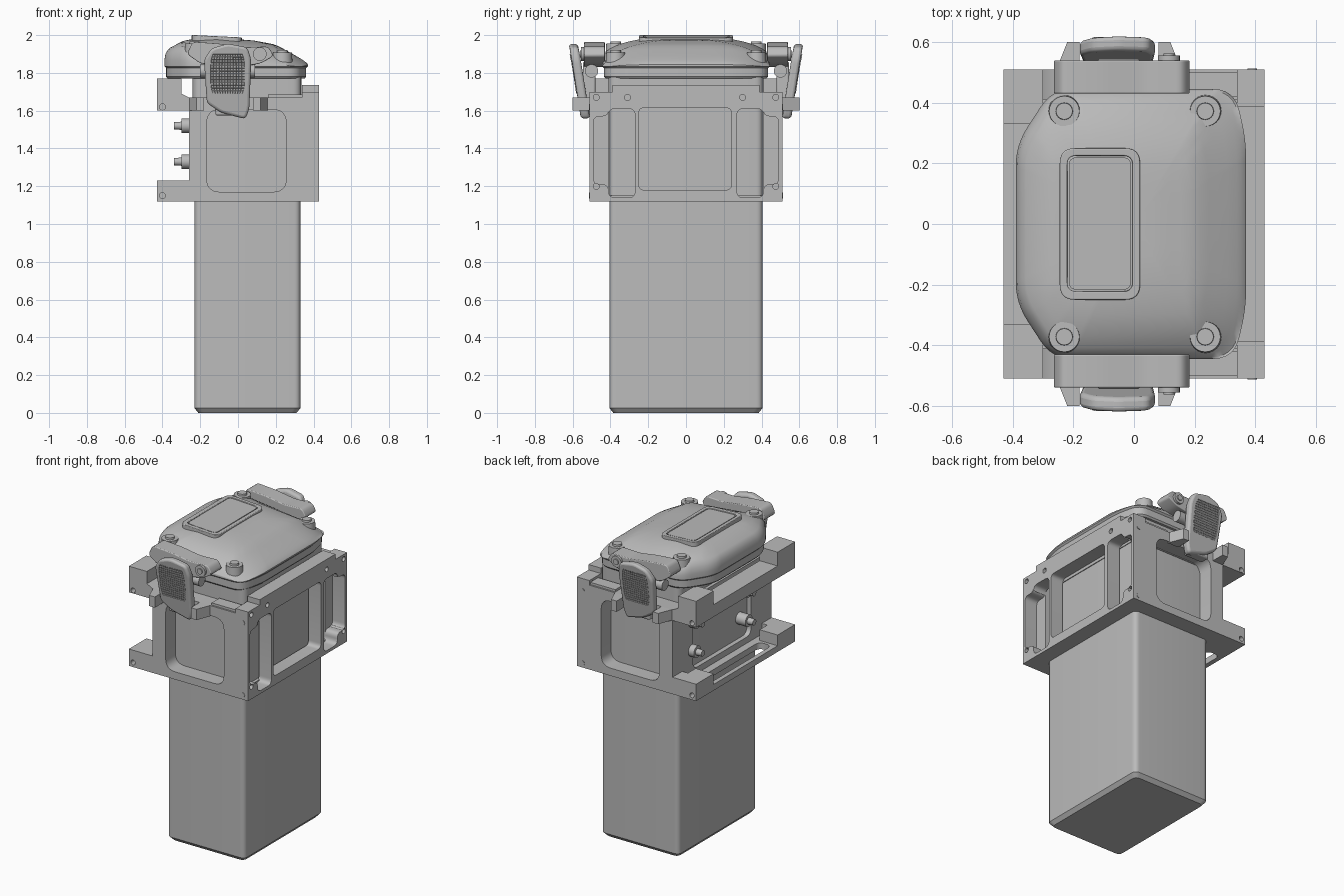
import bpy, bmesh, math
from mathutils import Matrix, Vector

if "Cube" in bpy.data.objects:
    bpy.data.objects.remove(bpy.data.objects["Cube"])

grey = bpy.data.materials.new("plain_grey")
grey.use_nodes = True
grey.diffuse_color = (0.5, 0.5, 0.5, 1)
grey.node_tree.nodes["Principled BSDF"].inputs["Base Color"].default_value = (0.5, 0.5, 0.5, 1)
parts = []


def add(name, bm, bevel=0, segments=3):
    """Turn a bmesh into a named part, with optional rounded edges."""
    bmesh.ops.recalc_face_normals(bm, faces=bm.faces)
    mesh = bpy.data.meshes.new(name)
    bm.to_mesh(mesh)
    bm.free()
    mesh.materials.append(grey)
    ob = bpy.data.objects.new(name, mesh)
    bpy.context.collection.objects.link(ob)
    if bevel:
        mod = ob.modifiers.new("round", 'BEVEL')
        mod.width, mod.segments, mod.limit_method = bevel, segments, 'ANGLE'
    parts.append(ob)
    return ob


def box(name, x, y, z, bevel=0):
    bm = bmesh.new()
    size = [b - a for a, b in (x, y, z)]
    mid = [(a + b) / 2 for a, b in (x, y, z)]
    bmesh.ops.create_cube(bm, size=1, matrix=Matrix.Translation(mid) @ Matrix.Diagonal((*size, 1)))
    return add(name, bm, bevel)


def rod(name, a, b, r1, r2=None, sides=24):
    a, b = Vector(a), Vector(b)
    rot = (b - a).to_track_quat('Z', 'Y').to_matrix().to_4x4()
    bm = bmesh.new()
    bmesh.ops.create_cone(bm, cap_ends=True, segments=sides, radius1=r1, radius2=r2 or r1,
                          depth=(b - a).length, matrix=Matrix.Translation((a + b) / 2) @ rot)
    return add(name, bm)


def rounded(pts, r, n=6):
    """Round every corner of a polygon by quadratic arcs."""
    out = []
    for i, p in enumerate(pts):
        p, a, b = Vector(p), Vector(pts[i - 1]), Vector(pts[(i + 1) % len(pts)])
        s, e = p + (a - p).normalized() * r, p + (b - p).normalized() * r
        for k in range(n + 1):
            t = k / n
            out.append(s * (1 - t) ** 2 + p * 2 * t * (1 - t) + e * t * t)
    return out


def rect(u0, u1, v0, v1, r):
    return rounded([(u0, v0), (u1, v0), (u1, v1), (u0, v1)], r)


def circle(u, v, r, n=16):
    return [(u + r * math.cos(k * math.tau / n), v + r * math.sin(k * math.tau / n)) for k in range(n)]


def plate(loops, lo, hi, place):
    """Extrude an outline with holes between lo and hi; place maps (u, v, w) to space."""
    cu = bpy.data.curves.new("outline", 'CURVE')
    cu.dimensions, cu.fill_mode, cu.extrude = '2D', 'BOTH', (hi - lo) / 2
    for loop in loops:
        sp = cu.splines.new('POLY')
        sp.points.add(len(loop) - 1)
        for pt, q in zip(sp.points, loop):
            pt.co = (q[0], q[1], 0, 1)
        sp.use_cyclic_u = True
    ob = bpy.data.objects.new("outline", cu)
    mesh = ob.to_mesh()
    bm = bmesh.new()
    bm.from_mesh(mesh)
    ob.to_mesh_clear()
    bpy.data.objects.remove(ob)
    bmesh.ops.remove_doubles(bm, verts=bm.verts, dist=1e-5)
    bmesh.ops.dissolve_limit(bm, angle_limit=0.01, verts=bm.verts, edges=bm.edges)
    for v in bm.verts:
        v.co = place(v.co.x, v.co.y, v.co.z + (lo + hi) / 2)
    return bm


def flat(u, v, w):
    return (u, v, w)


def side_x(u, v, w):
    return (w, u, v)


# Long bucket with a chamfered foot, and the neck that carries the lid
bm = plate([rect(-.23, .33, -.405, .405, .035)], 0, 1.72, flat)
for v in bm.verts:
    if v.co.z < .01:
        v.co.x, v.co.y = .05 + (v.co.x - .05) * .93, v.co.y * .95
for z in (.025,):
    low = [v for v in bm.verts if v.co.z < .01]
    ret = bmesh.ops.extrude_face_region(bm, geom=[f for f in bm.faces if all(v in low for v in f.verts)])
    for v in low:
        v.co = Vector((.05 + (v.co.x - .05) / .93, v.co.y / .95, z))
    bmesh.ops.delete(bm, geom=[f for f in bm.faces if all(v in low for v in f.verts)], context='FACES_ONLY')
add("bucket", bm)
add("neck", plate([rect(-.24, .335, -.41, .41, .05)], 1.6, 1.78, flat))

# Window of the side plate: a tall slot with a lower, wider bay
bay = [(.27, 1.14), (.41, 1.14), (.41, 1.21), (.49, 1.21), (.49, 1.57), (.41, 1.57), (.41, 1.61), (.27, 1.61)]
bays = [rounded([(s * y, z) for y, z in bay], .034) for s in (-1, 1)]
holes = [circle(y, z, .016) for y, z in ((-.475, 1.67), (.475, 1.67), (-.31, 1.67), (.3, 1.67), (-.475, 1.2), (.475, 1.2))]
side = [(-.51, 1.12), (.51, 1.12), (.51, 1.7), (.39, 1.7), (.39, 1.735), (-.39, 1.735), (-.39, 1.7), (-.51, 1.7)]
add("side_plate", plate([side, rect(-.25, .24, 1.18, 1.615, .03)] + bays + holes, .34, .43, side_x))

end = [(-.43, 1.12), (.34, 1.12), (.34, 1.67), (-.26, 1.67), (-.30, 1.69), (-.30, 1.77), (-.43, 1.77),
       (-.43, 1.6), (-.26, 1.6), (-.26, 1.23), (-.43, 1.23)]
arm = [(-.27, 1.9), (-.24, 1.965), (-.1, 1.955), (.03, 1.935), (.16, 1.94), (.19, 1.89), (.12, 1.85), (.0, 1.83), (-.2, 1.85)]
grip = [(-.18, 1.87), (-.14, 1.93), (-.055, 1.955), (.05, 1.935), (.07, 1.87), (.06, 1.61), (.04, 1.555), (-.09, 1.59), (-.165, 1.64)]

for s, tag in ((-1, "front"), (1, "back")):
    def face(u, v, w):
        return (u, s * w, v)

    def lean(u, v, w):
        return (u, s * (w + .15 * (v - 1.6) + .01 * max(0, (v - 1.8) * 3)), v)

    # End plate of the bracket with its window and screw holes
    loops = [end, rect(-.165, .255, 1.17, 1.605, .07)] + [circle(-.4, z, .016) for z in (1.15, 1.62)]
    add(tag + "_plate", plate(loops, .41, .51, face))
    for z in (1.15, 1.62):
        rod(tag + "_plate_screw", (.39, s * .5, z), (.39, s * .513, z), .016)
    for z in ((1.12, 1.23), (1.6, 1.77)):
        box(tag + "_corner_block", (-.43, -.30), sorted((s * .33, s * .42)), z)

    # Catch wings either side of the latch
    for wing in ([(-.26, .5), (-.22, .6), (-.18, .6), (-.18, .5)], [(.08, .5), (.08, .6), (.12, .6), (.16, .5)]):
        add(tag + "_catch_wing", plate([[(x, s * y) for x, y in wing]], 1.6, 1.67, flat))
    box(tag + "_catch_ledge", (.16, .34), sorted((s * .42, s * .5)), (1.66, 1.685))

    # Latch: arched arm, link, pins, grip and textured pad
    add(tag + "_latch_arm", plate([rounded(arm, .02, 3)], .43, .54, face), .012)
    box(tag + "_latch_link", (-.12, .02), sorted((s * .48, s * .545)), (1.575, 1.86), .01)
    rod(tag + "_latch_pin", (-.2, s * .5, 1.81), (.09, s * .5, 1.81), .035)
    rod(tag + "_arm_boss", (.115, s * .44, 1.9), (.115, s * .555, 1.9), .036)
    rod(tag + "_arm_boss_pin", (.115, s * .55, 1.9), (.115, s * .562, 1.9), .018)
    add(tag + "_grip", plate([rounded(grip, .022, 4)], .515, .563, lean), .014)
    bm = bmesh.new()
    bmesh.ops.create_grid(bm, x_segments=12, y_segments=14, size=.5)
    bmesh.ops.inset_individual(bm, faces=bm.faces[:], thickness=.016, depth=0)
    for f in bm.faces:
        if len({len(e.link_faces) for e in f.edges}) == 1 and f.calc_area() < .003:
            pass
    for v in bm.verts:
        x, y = v.co.x, v.co.y
        on_grid = abs(x * 12 - round(x * 12)) < .05 or abs(y * 14 - round(y * 14)) < .05
        pinch = 1 - .35 * (2 * y) ** 4 * .4
        v.co = lean(-.055 + x * .18 * pinch, 1.795 + y * .21, .568 if on_grid else .563)
    add(tag + "_grip_pad", bm)

# Rails that join the corner blocks on the open side, the lower one slotted
box("upper_rail", (-.43, -.30), (-.34, .34), (1.6, 1.68))
add("lower_rail", plate([[(-.43, -.42), (-.22, -.42), (-.22, .42), (-.43, .42)], rect(-.40, -.31, -.31, .31, .04)],
                        1.12, 1.16, flat))
add("open_side_panel", plate([[(-.41, 1.14), (.41, 1.14), (.41, 1.67), (-.41, 1.67)], rect(-.3, .3, 1.2, 1.58, .05)],
                             -.26, -.225, side_x))
box("bracket_floor", (-.24, .35), (-.42, .42), (1.12, 1.15))

# Plug connectors
for y in (-.22, .31):
    for z in (1.33, 1.52):
        rod("connector_collar", (-.225, y, z), (-.3, y, z), .038)
        rod("connector_tip", (-.295, y, z), (-.34, y, z), .022, .019)

# Domed lid lofted from its plan outline
plan = rounded([(-.39, -.26), (-.27, -.445), (.33, -.445), (.37, -.28), (.37, .28), (.33, .445), (-.27, .445), (-.39, .26)], .07)
ridge = [(-.40, 1.915), (-.28, 1.975), (-.1, 1.985), (.08, 1.972), (.2, 1.95), (.32, 1.885), (.38, 1.85)]


def crown(x, y):
    for (a, za), (b, zb) in zip(ridge, ridge[1:]):
        if x <= b:
            break
    return za + (zb - za) * (x - a) / (b - a) - 2 * y ** 4


bm = bmesh.new()
rings = []
levels = [(.955, 1.77, 0), (.975, 1.78, 0), (.975, 1.825, 0), (1, 1.835, 0), (1, 1.84, .35), (.985, 1.84, .75), (.95, 1.84, .95)]
for scale, z, mix in levels + [(k / 12, 1.84, 1) for k in range(11, 0, -1)]:
    row = []
    for p in plan:
        x, y = p.x * scale, p.y * scale
        row.append(bm.verts.new((x, y, z + (crown(x, y) - z) * mix)))
    rings.append(row)
for a, b in zip(rings, rings[1:]):
    for i in range(len(a)):
        bm.faces.new((a[i - 1], a[i], b[i], b[i - 1]))
bm.faces.new(rings[0])
bm.faces.new(rings[-1])
add("lid", bm)


# Raised frame and panel on the lid
def on_lid(u, v, w):
    return (u, v, 1.982 - .05 * (u + .11) + w)


add("lid_frame", plate([rect(-.245, .02, -.25, .25, .05), rect(-.22, -.005, -.222, .225, .03)], -.03, .012, on_lid), .008)
add("lid_panel", plate([rect(-.215, -.01, -.217, .22, .028)], -.03, .009, on_lid))

# Lid screws
for x in (-.23, .235):
    for y in (-.372, .372):
        z = crown(x, y)
        rod("lid_screw_collar", (x, y, z - .06), (x, y, z + .016), .055, .05)
        rod("lid_screw_head", (x, y, z), (x, y, z + .028), .03, .027)

bpy.ops.object.select_all(action='DESELECT')
for ob in parts:
    ob.select_set(True)
bpy.context.view_layer.objects.active = parts[0]
bpy.ops.object.shade_smooth_by_angle(angle=math.radians(32))
